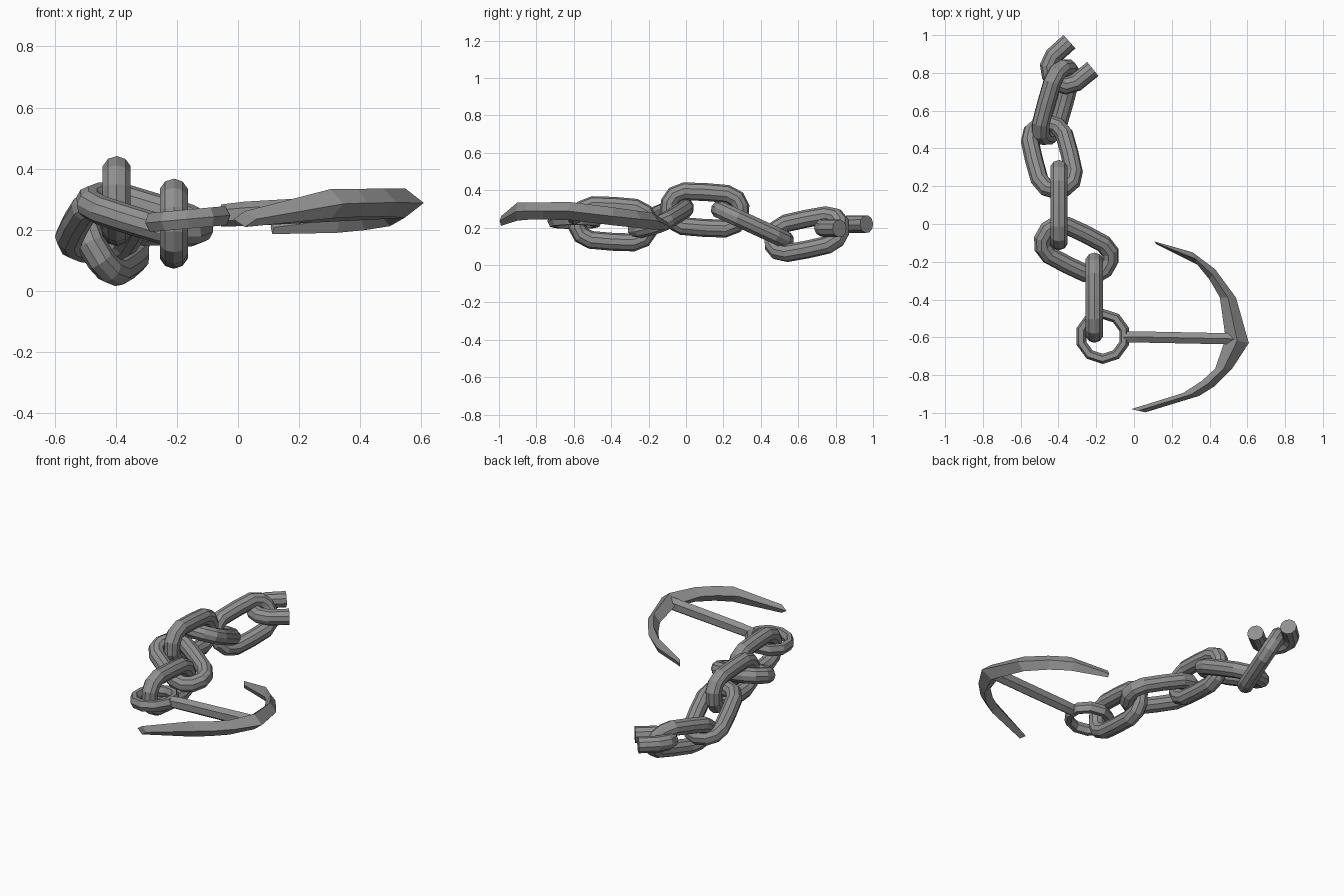
import bpy, bmesh, math
from mathutils import Vector

if "Cube" in bpy.data.objects:
    bpy.data.objects.remove(bpy.data.objects["Cube"])

iron = bpy.data.materials.new("grey iron")
iron.diffuse_color = (0.28, 0.28, 0.28, 1)
iron.use_nodes = True
iron.node_tree.nodes["Principled BSDF"].inputs["Base Color"].default_value = iron.diffuse_color


def loft(name, sections, closed=False):
    """Skin a list of equal-sized cross-sections into one flat-shaded object."""
    bm = bmesh.new()
    rings = [[bm.verts.new(p) for p in s] for s in sections]
    n = len(rings[0])
    pairs = list(zip(rings, rings[1:]))
    if closed:
        pairs.append((rings[-1], rings[0]))
    for a, b in pairs:
        for i in range(n):
            j = (i + 1) % n
            bm.faces.new((a[i], a[j], b[j], b[i]))
    if not closed:
        bm.faces.new(rings[0])
        bm.faces.new(rings[-1])
    bmesh.ops.recalc_face_normals(bm, faces=bm.faces)
    me = bpy.data.meshes.new(name)
    bm.to_mesh(me)
    bm.free()
    me.materials.append(iron)
    ob = bpy.data.objects.new(name, me)
    bpy.context.collection.objects.link(ob)
    return ob


def sweep(name, path, normal, rad_in, rad_out, sides, closed=True):
    """Sweep an oval section along a planar path; normal is the plane normal."""
    secs = []
    n = len(path)
    for i, p in enumerate(path):
        a = path[i - 1] if closed or i > 0 else p
        b = path[(i + 1) % n] if closed or i < n - 1 else p
        side = (b - a).normalized().cross(normal)
        secs.append([p + side * rad_in * math.cos(t) + normal * rad_out * math.sin(t)
                     for t in (2 * math.pi * k / sides for k in range(sides))])
    return loft(name, secs, closed)


# chain link centre line: a quarter, mirrored both ways
quarter = [(0.0, 0.096), (0.115, 0.093), (0.167, 0.069), (0.19, 0.03)]
half = [(-u, v) for u, v in quarter] + [(-u, -v) for u, v in reversed(quarter)]
full = half + [(-u, -v) for u, v in half[1:-1]]


def link(name, centre, d, w, outline=full, closed=True):
    d = Vector(d).normalized()
    w = Vector(w)
    w = (w - d * w.dot(d)).normalized()
    path = [Vector(centre) + d * u + w * v for u, v in outline]
    sweep(name, path, d.cross(w), 0.048, 0.048, 10, closed)


# chain: centre, long direction, width direction
link("chain_link_1", (-0.21, -0.39, 0.22), (0, 1, -0.06), (0, 0.06, 1))
link("chain_link_2", (-0.305, -0.135, 0.25), (-0.86, 0.43, 0.27), (0.42, 0.87, 0.2))
link("chain_link_3", (-0.397, 0.10, 0.294), (0, 1, -0.06), (0, 0.06, 1))
link("chain_link_4", (-0.435, 0.355, 0.215), (-0.22, 0.87, -0.40), (0.97, 0.2, -0.09))
link("chain_link_5", (-0.415, 0.645, 0.165), (0.26, 0.94, 0.19), (-0.5, 0, 0.85))
# last link is cut in half
link("broken_link", (-0.28, 0.893, 0.207), (0.76, 0.65, 0), (0.67, -0.74, -0.12),
     half, False)

# anchor ring, slightly tilted
tilt = Vector((-0.09, 0, 1)).normalized()
ring = []
for k in range(10):
    t = 2 * math.pi * (k + 0.5) / 10
    x, y = 0.119 * math.cos(t), 0.119 * math.sin(t)
    ring.append(Vector((-0.165 + x, -0.595 + y, 0.235 + 0.09 * x)))
sweep("anchor_ring", ring, tilt, 0.027, 0.036, 6)

# anchor shank: tapered six-sided bar
loft("anchor_shank", [
    [(x, y + 0.034 * math.cos(t), z + h * math.sin(t))
     for t in (math.pi * k / 3 + math.pi / 6 for k in range(6))]
    for x, y, z, h in ((-0.055, -0.597, 0.247, 0.036), (0.02, -0.598, 0.252, 0.04),
                       (0.53, -0.608, 0.28, 0.042))])

# anchor arms: diamond sections (outer xy, inner xy, mid height, half height)
stations = [
    (0.107, -0.092, 0.118, -0.106, 0.208, 0.022),
    (0.31, -0.15, 0.335, -0.215, 0.235, 0.045),
    (0.43, -0.24, 0.40, -0.295, 0.245, 0.046),
    (0.54, -0.39, 0.455, -0.39, 0.26, 0.048),
    (0.608, -0.63, 0.485, -0.605, 0.288, 0.048),
    (0.52, -0.765, 0.43, -0.765, 0.289, 0.046),
    (0.425, -0.86, 0.36, -0.83, 0.288, 0.046),
    (0.345, -0.91, 0.26, -0.895, 0.285, 0.048),
    (0.06, -0.997, -0.015, -0.98, 0.235, 0.026)]
secs = []
for ox, oy, ix, iy, z, h in stations:
    mx, my = (ox + ix) / 2, (oy + iy) / 2
    secs.append([(ox, oy, z), (mx, my, z + h), (ix, iy, z), (mx, my, z - h)])
loft("anchor_arms", secs)
